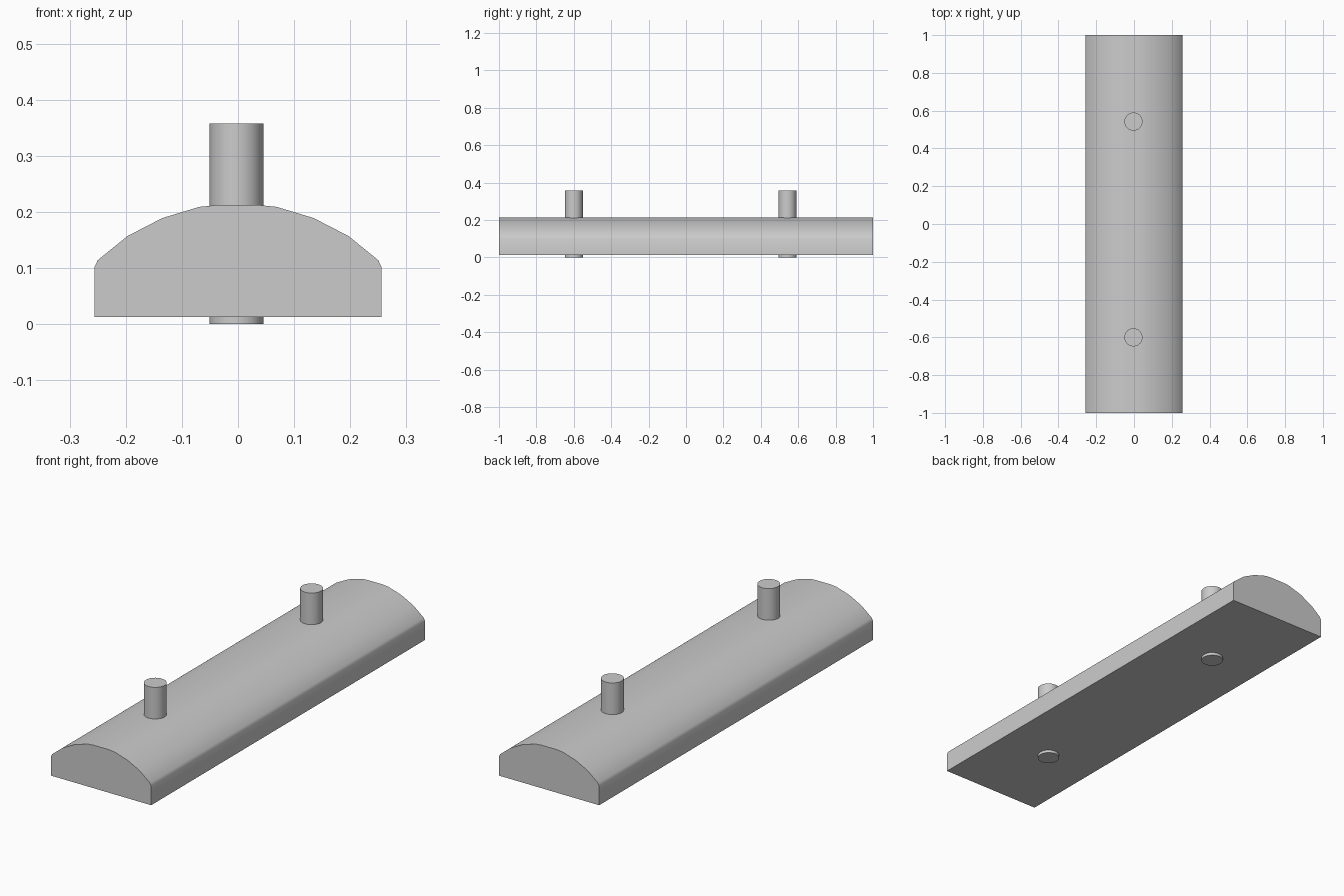
import bpy, bmesh, math

if "Cube" in bpy.data.objects:
    bpy.data.objects.remove(bpy.data.objects["Cube"])

def smooth(obj):
    bpy.ops.object.select_all(action='DESELECT')
    obj.select_set(True)
    bpy.context.view_layer.objects.active = obj
    bpy.ops.object.shade_smooth_by_angle(angle=math.radians(40))

# Domed bar: half profile mirrored in x, extruded along y
half = [(0.256, 0.013), (0.256, 0.101), (0.25, 0.114), (0.197, 0.157),
        (0.135, 0.189), (0.069, 0.209), (0.04, 0.212)]
profile = half + [(-x, z) for x, z in reversed(half)]
bm = bmesh.new()
face = bm.faces.new([bm.verts.new((x, -1, z)) for x, z in profile])
ext = bmesh.ops.extrude_face_region(bm, geom=[face])
verts = [g for g in ext["geom"] if isinstance(g, bmesh.types.BMVert)]
bmesh.ops.translate(bm, vec=(0, 2, 0), verts=verts)
bmesh.ops.recalc_face_normals(bm, faces=bm.faces)
mesh = bpy.data.meshes.new("domed_bar")
bm.to_mesh(mesh)
bm.free()
bar = bpy.data.objects.new("domed_bar", mesh)
bpy.context.collection.objects.link(bar)
smooth(bar)

# Two round pegs passing through the bar
height = 0.358
for name, y in (("front_peg", -0.60), ("back_peg", 0.542)):
    bpy.ops.mesh.primitive_cylinder_add(vertices=32, radius=0.048, depth=height,
                                        location=(-0.003, y, height / 2))
    peg = bpy.context.object
    peg.name = name
    smooth(peg)
